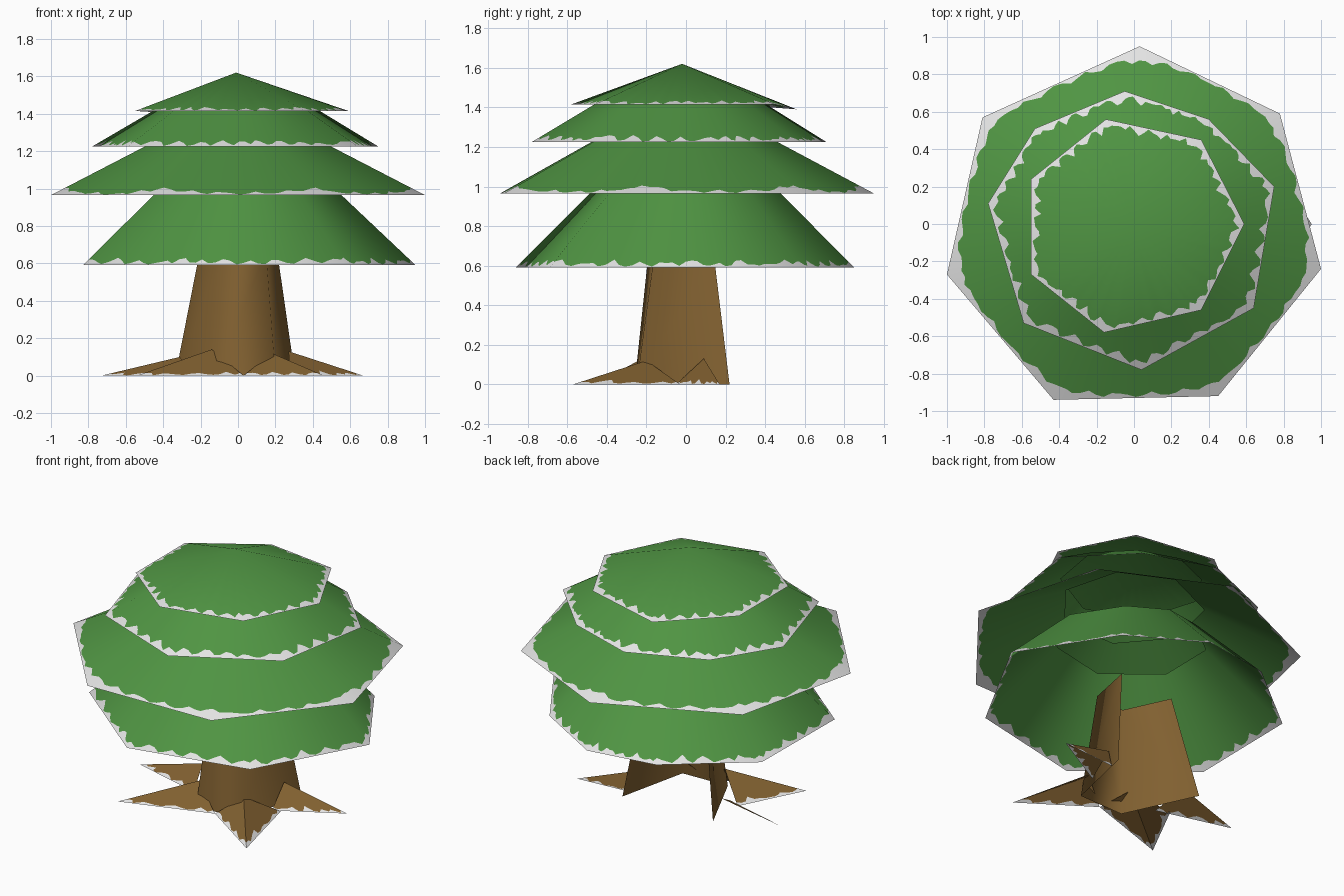
import bpy, bmesh, math, random
from mathutils import Vector

random.seed(4)
if "Cube" in bpy.data.objects:
    bpy.data.objects.remove(bpy.data.objects["Cube"], do_unlink=True)


def material(name, colour):
    m = bpy.data.materials.new(name)
    m.use_nodes = True
    m.diffuse_color = (*colour, 1)
    bsdf = m.node_tree.nodes["Principled BSDF"]
    bsdf.inputs["Base Color"].default_value = (*colour, 1)
    bsdf.inputs["Roughness"].default_value = 0.9
    return m


green = material("needle green", (0.08, 0.3, 0.056))
brown = material("bark brown", (0.22, 0.118, 0.03))
snow = material("snow white", (0.78, 0.78, 0.78))


def add_object(name, bm, mats):
    mesh = bpy.data.meshes.new(name)
    bm.to_mesh(mesh)
    bm.free()
    for m in mats:
        mesh.materials.append(m)
    obj = bpy.data.objects.new(name, mesh)
    bpy.context.collection.objects.link(obj)
    return obj


def snowy_panels(rim, inner, closed, amount, corner, columns):
    """Sloping panels from rim to inner edge, with a ragged snow band on the rim."""
    bm = bmesh.new()
    count = len(rim)
    for i in range(count if closed else count - 1):
        k = (i + 1) % count
        phase = random.uniform(0, math.pi)
        previous = None
        for j in range(columns + 1):
            f = j / columns
            low = rim[i].lerp(rim[k], f)
            high = inner[i].lerp(inner[k], f)
            wave = abs(math.sin(j * 0.8 + phase)) * random.uniform(0.2, 1)
            depth = 0.006 + amount * wave
            depth += corner * abs(2 * f - 1) ** 2.5
            if j in (0, columns):
                depth = 0.006 + amount / 2 + corner
            column = [bm.verts.new(p) for p in (low, low.lerp(high, depth), high)]
            if previous:
                for r in range(2):
                    face = bm.faces.new((previous[r], column[r], column[r + 1], previous[r + 1]))
                    face.material_index = 1 - r
            previous = column
    bmesh.ops.remove_doubles(bm, verts=bm.verts, dist=0.0005)
    return bm


def tier(name, outline, z, top, shrink, centre, amount, corner=0, back_drop=0):
    rim = [Vector((x, y, z - back_drop * (y > 0.5))) for x, y in outline]
    axis = Vector((*centre, 0))
    inner = [axis + (p - axis) * shrink for p in rim]
    for p in inner:
        p.z = top
    bm = snowy_panels(rim, inner, True, amount, corner, 20)
    obj = add_object(name, bm, (green, snow))
    # round the shading like a cone
    radius = sum((p.xy - axis.xy).length for p in rim) / len(rim) * (1 - shrink)
    normals = []
    for v in obj.data.vertices:
        out = Vector((v.co.x - axis.x, v.co.y - axis.y, 0))
        normals.append(((top - z) * out.normalized() + Vector((0, 0, radius))).normalized())
    obj.data.shade_smooth()
    obj.data.normals_split_custom_set_from_vertices(normals)


# foliage: four open cones, outlines run counter-clockwise
tier("lowest_branches",
     [(-.83, -.35), (-.2, -.86), (.57, -.69), (.95, 0), (.58, .58), (.12, .85), (-.33, .78), (-.82, .39)],
     0.59, 1.02, 0.5, (0.04, 0), 0.09, 0.02)
tier("wide_branches",
     [(.03, .95), (-.81, .57), (-1, -.27), (-.43, -.94), (.45, -.92), (1, -.24), (.78, .59)],
     0.965, 1.26, 0.43, (0, -0.02), 0.06, 0.1)
tier("upper_branches",
     [(-.05, .71), (-.53, .51), (-.78, .11), (-.59, -.53), (.04, -.78), (.64, -.45), (.75, .2), (.4, .56)],
     1.225, 1.43, 0.55, (0, -0.02), 0.16, 0.04)
tier("crown",
     [(-.15, .56), (-.55, .24), (-.55, -.27), (-.16, -.58), (.36, -.46), (.59, 0), (.36, .45)],
     1.415, 1.62, 0, (-0.01, -0.02), 0.1, 0.02, 0.025)

# trunk: a tapered shell, open at the back
base = [(-.335, .2), (-.12, -.26), (.2, -.25), (.305, .22)]
neck = [(-.205, .1), (-.07, -.19), (.15, -.16), (.21, .14)]
bm = bmesh.new()
low = [bm.verts.new((x, y, 0)) for x, y in base]
high = [bm.verts.new((x, y, 0.66)) for x, y in neck]
for i in range(len(base) - 1):
    bm.faces.new((low[i], low[i + 1], high[i + 1], high[i]))
trunk = add_object("trunk", bm, (brown,))
trunk.data.shade_smooth()

# roots: ridge point on the trunk, ground outline through the tip
roots = {
    "front_right_root": ((-.14, -.2, .14), [(-.33, -.06), (-.54, -.47), (.03, -.28)]),
    "front_left_root": ((.18, -.2, .12), [(.03, -.28), (.46, -.57), (.33, -.03)]),
    "left_root": ((.27, .09, .13), [(.28, -.05), (.67, .17), (.29, .14)]),
    "right_root": ((-.31, .08, .1), [(-.73, .03), (-.25, -.1)]),
}
for name, (ridge, ground) in roots.items():
    rim = [Vector((x, y, 0)) for x, y in ground]
    bm = snowy_panels(rim, [Vector(ridge)] * len(rim), False, 0.2, 0, 14)
    add_object(name, bm, (brown, snow))
